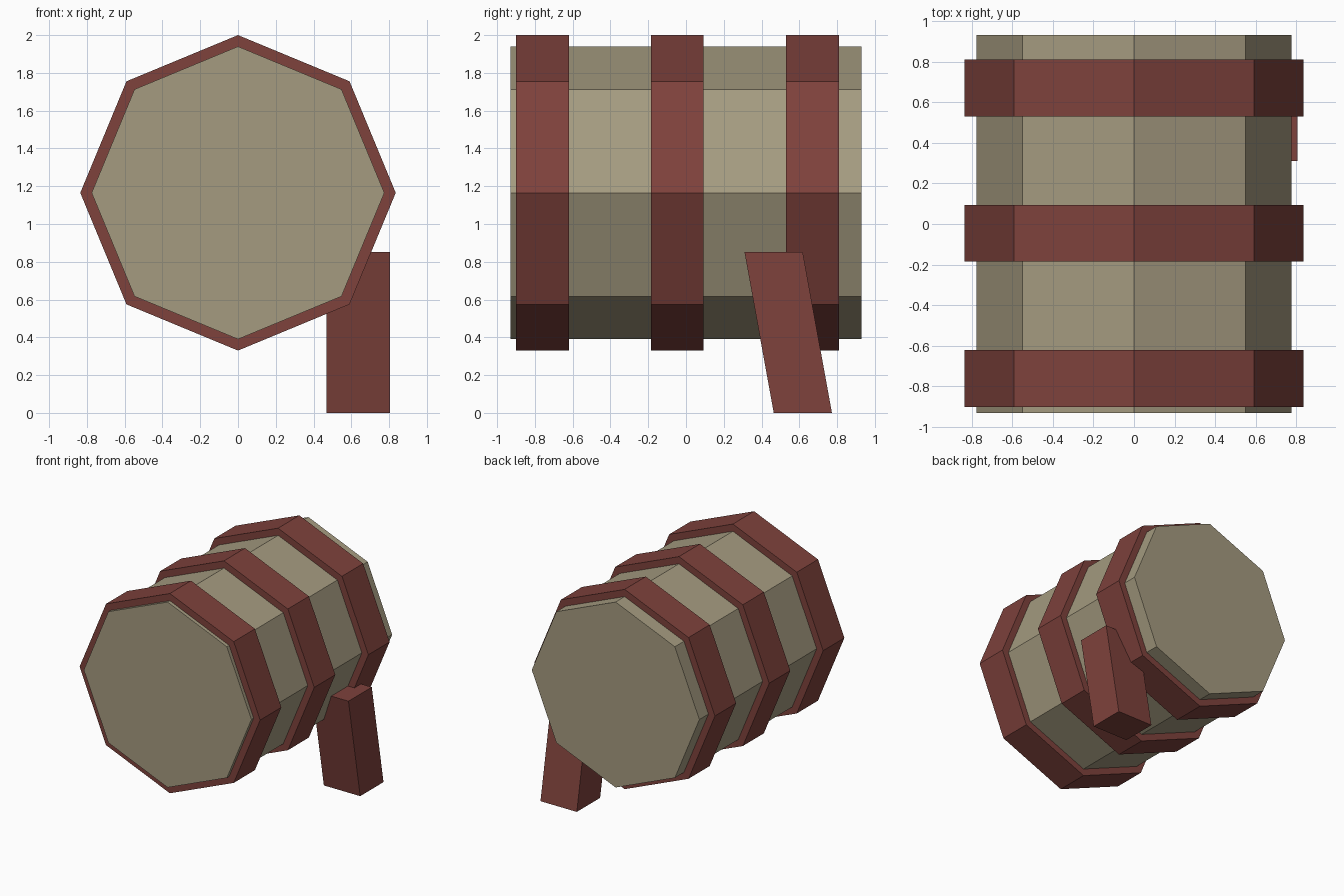
import bpy, bmesh, math

if "Cube" in bpy.data.objects:
    bpy.data.objects.remove(bpy.data.objects["Cube"])

def material(name, rgb):
    m = bpy.data.materials.new(name)
    m.diffuse_color = (*rgb, 1)
    m.use_nodes = True
    m.node_tree.nodes["Principled BSDF"].inputs["Base Color"].default_value = m.diffuse_color
    return m

tan_wood = material("tan_wood", (0.376, 0.328, 0.216))
red_brown = material("red_brown", (0.209, 0.054, 0.045))
AXIS_Z = 1.165  # height of the barrel axis


def prism(name, y0, y1, radius, mat):
    """Eight-sided drum lying along y, with a corner at the top."""
    bpy.ops.mesh.primitive_cylinder_add(
        vertices=8, radius=radius, depth=y1 - y0,
        location=(0, (y0 + y1) / 2, AXIS_Z), rotation=(math.pi / 2, 0, 0))
    ob = bpy.context.object
    ob.name = name
    ob.data.materials.append(mat)
    return ob


# Barrel body
prism("barrel_body", -0.93, 0.93, 0.775, tan_wood)

# Raised hoops
for name, y0, y1 in (("front_hoop", -0.90, -0.62),
                     ("middle_hoop", -0.185, 0.093),
                     ("back_hoop", 0.53, 0.81)):
    prism(name, y0, y1, 0.835, red_brown)

# Slanted leg: a box sheared along y
bm = bmesh.new()
bmesh.ops.create_cube(bm, size=1)
for v in bm.verts:
    v.co.x = 0.637 + v.co.x * 0.336
    v.co.y = 0.541 + v.co.y * 0.308 - v.co.z * 0.155
    v.co.z = (v.co.z + 0.5) * 0.853
mesh = bpy.data.meshes.new("leg")
bm.to_mesh(mesh)
bm.free()
mesh.materials.append(red_brown)
bpy.context.collection.objects.link(bpy.data.objects.new("leg", mesh))
